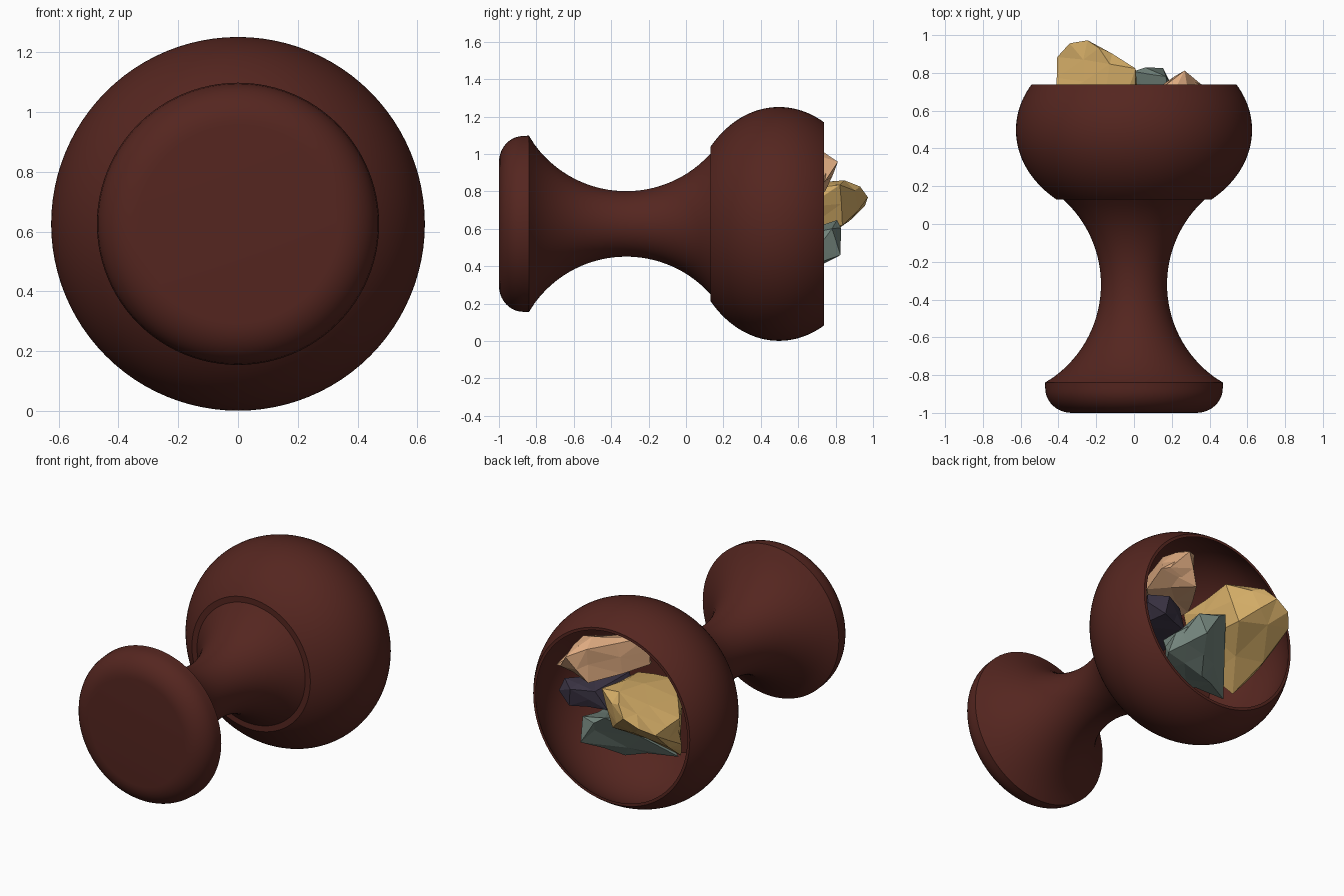
import bpy, bmesh, math, random
from mathutils import Vector

if "Cube" in bpy.data.objects:
    bpy.data.objects.remove(bpy.data.objects["Cube"])

random.seed(4)
AXIS_Z = 0.626


def material(name, rgb):
    m = bpy.data.materials.new(name)
    m.diffuse_color = (*rgb, 1)
    m.use_nodes = True
    m.node_tree.nodes["Principled BSDF"].inputs["Base Color"].default_value = m.diffuse_color
    return m


def make_object(name, bm, mat):
    me = bpy.data.meshes.new(name)
    bm.to_mesh(me)
    bm.free()
    ob = bpy.data.objects.new(name, me)
    bpy.context.collection.objects.link(ob)
    me.materials.append(mat)
    return ob


def lathe(name, profile, mat, steps=96):
    # profile points are (y, radius) around the goblet's lying axis
    bm = bmesh.new()
    vs = [bm.verts.new((r, y, AXIS_Z)) for y, r in profile]
    es = [bm.edges.new(p) for p in zip(vs, vs[1:])]
    bmesh.ops.spin(bm, geom=vs + es, cent=(0, 0, AXIS_Z), axis=(0, 1, 0),
                   angle=math.tau, steps=steps)
    bmesh.ops.remove_doubles(bm, verts=bm.verts[:], dist=1e-4)
    bmesh.ops.recalc_face_normals(bm, faces=bm.faces[:])
    ob = make_object(name, bm, mat)
    bpy.ops.object.select_all(action='DESELECT')
    ob.select_set(True)
    bpy.context.view_layer.objects.active = ob
    bpy.ops.object.shade_smooth_by_angle(angle=math.radians(25))


def rock(name, points, mat):
    # faceted chunk: hull of its corner points, then roughened edges
    bm = bmesh.new()
    for p in points:
        bm.verts.new(p)
    res = bmesh.ops.convex_hull(bm, input=bm.verts[:])
    junk = [v for v in bm.verts if not v.link_faces]
    bmesh.ops.delete(bm, geom=junk, context='VERTS')
    corners = set(bm.verts)
    centre = sum((v.co for v in corners), Vector()) / len(corners)
    long_edges = [e for e in bm.edges if e.calc_length() > 0.17]
    bmesh.ops.subdivide_edges(bm, edges=long_edges, cuts=1)
    for v in bm.verts:
        if v not in corners:
            v.co += (v.co - centre) * random.uniform(-0.12, 0.05)
    bmesh.ops.triangulate(bm, faces=bm.faces[:])
    bmesh.ops.recalc_face_normals(bm, faces=bm.faces[:])
    make_object(name, bm, mat)


wood = material("dark_red_brown", (0.09, 0.019, 0.014))

# foot with rounded rim, then concave stem
foot = [(-1, 0), (-1, 0.33)]
for i in range(1, 11):
    a = math.radians(9 * i)
    foot.append((-0.87 - 0.13 * math.cos(a), 0.33 + 0.14 * math.sin(a)))
foot.append((-0.84, 0.472))
R = 0.606
for i in range(1, 33):
    y = -0.84 + 0.97 * i / 32
    foot.append((y, 0.175 + R - math.sqrt(R * R - (y + 0.32) ** 2)))
foot += [(0.15, 0.36), (0.15, 0)]
lathe("foot_and_stem", foot, wood)


# hollow bowl with a thin wall, open towards the back
def bowl_arc(y0, y1, a, b, n=36):
    t0, t1 = (math.acos((y - 0.497) / a) for y in (y0, y1))
    return [(0.497 + a * math.cos(t0 + (t1 - t0) * i / n),
             b * math.sin(t0 + (t1 - t0) * i / n)) for i in range(n + 1)]


bowl = [(0.13, 0)] + bowl_arc(0.13, 0.738, 0.487, 0.625)
bowl += bowl_arc(0.738, 0.16, 0.475, 0.61) + [(0.16, 0)]
lathe("bowl", bowl, wood)

# rocks filling the bowl
rock("gold_rock", [
    (-.25, 1, .775), (-.43, .91, .67), (-.43, .66, .70), (.03, .84, .85),
    (-.12, .87, .88), (-.32, .49, .36), (-.08, .83, .62), (-.40, .62, .52),
    (-.20, .42, .80), (-.20, .34, .69), (.02, .45, .80), (.0, .45, .58)],
    material("gold_stone", (.68, .43, .14)))
rock("orange_rock", [
    (.27, .82, .96), (.36, .75, .85), (.40, .72, .84), (.40, .58, .76),
    (.19, .66, 1.06), (.17, .75, 1.01), (.16, .74, .80), (.30, .60, 1.02),
    (-.08, .40, .84), (-.04, .42, 1.02), (.10, .30, .80), (.28, .35, .92),
    (.05, .58, .84)],
    material("orange_stone", (.74, .41, .22)))
rock("green_rock", [
    (.15, .82, .46), (.06, .82, .60), (.17, .78, .60), (0, .80, .64),
    (.29, .62, .37), (.14, .74, .43), (-.26, .47, .35), (-.18, .45, .55),
    (.20, .48, .55), (.05, .36, .36), (.0, .60, .33), (.24, .66, .50)],
    material("green_stone", (.17, .23, .20)))
rock("purple_rock", [
    (.45, .65, .64), (.43, .62, .72), (.32, .70, .70), (.34, .69, .58),
    (.40, .52, .55), (.18, .64, .70), (.12, .60, .58), (.15, .35, .72),
    (.30, .32, .60), (.10, .36, .56)],
    material("purple_stone", (.045, .035, .06)))
